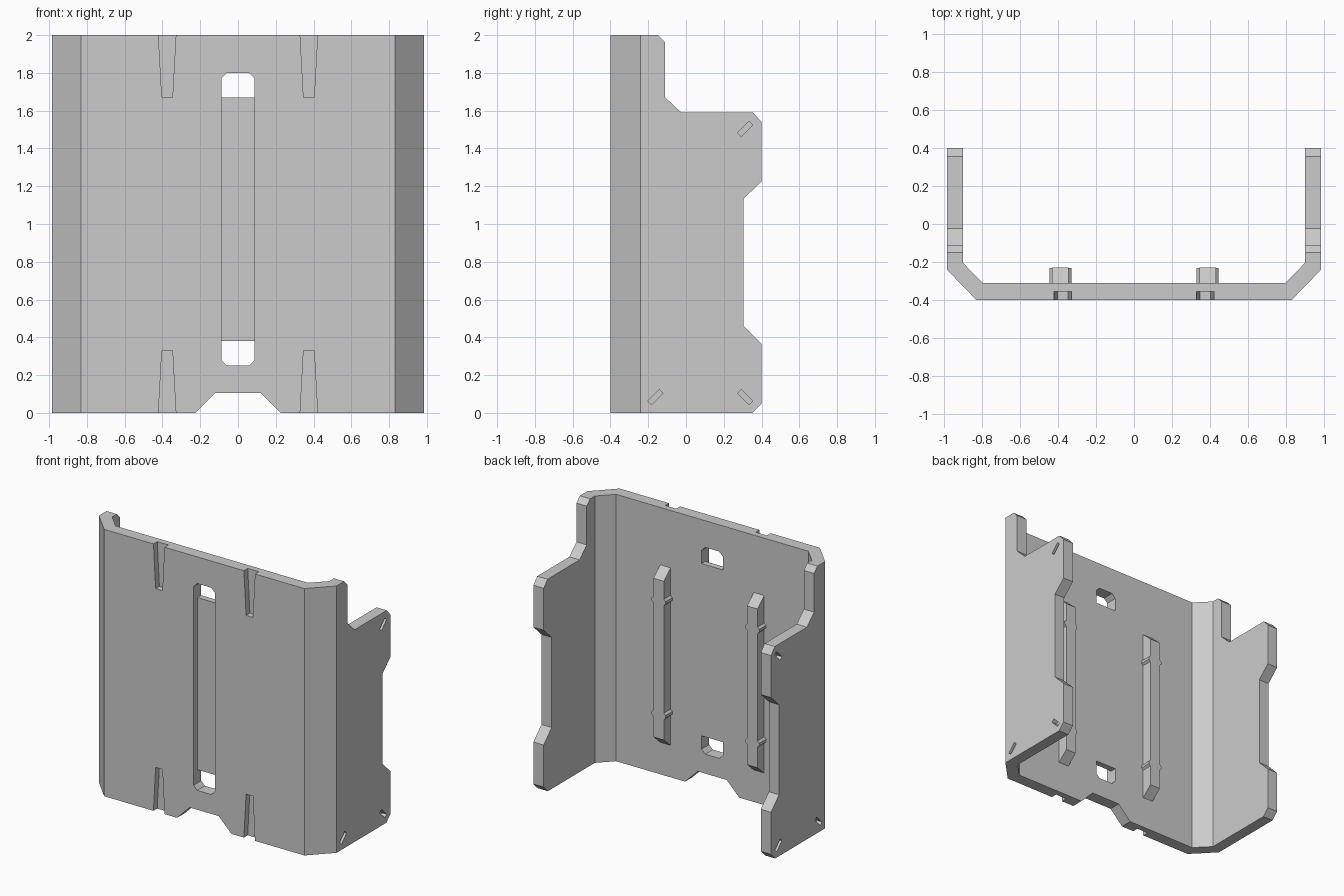
import bpy, bmesh, math
from mathutils import Vector

cube = bpy.data.objects.get("Cube")
if cube:
    bpy.data.objects.remove(cube, do_unlink=True)

grey = bpy.data.materials.new("plain_grey")
grey.use_nodes = True
GREY = (0.6, 0.6, 0.6, 1)
grey.diffuse_color = GREY
next(n for n in grey.node_tree.nodes if n.type == 'BSDF_PRINCIPLED').inputs["Base Color"].default_value = GREY

# Axis order for a 2D outline: (u, v, extrusion) -> xyz
PLACE = {
    'x': lambda u, v, w: Vector((w, u, v)),   # outline in y, z
    'y': lambda u, v, w: Vector((u, w, v)),   # outline in x, z
    'z': lambda u, v, w: Vector((u, v, w)),   # outline in x, y
}


def prism(name, outline, axis, lo, hi):
    """Extrude a closed 2D outline along one axis."""
    bm = bmesh.new()
    place = PLACE[axis]
    base = bm.faces.new([bm.verts.new(place(u, v, lo)) for u, v in outline])
    out = bmesh.ops.extrude_face_region(bm, geom=[base])
    verts = [e for e in out["geom"] if isinstance(e, bmesh.types.BMVert)]
    bmesh.ops.translate(bm, verts=verts, vec=place(0, 0, hi) - place(0, 0, lo))
    bmesh.ops.recalc_face_normals(bm, faces=bm.faces)
    mesh = bpy.data.meshes.new(name)
    bm.to_mesh(mesh)
    bm.free()
    mesh.materials.append(grey)
    ob = bpy.data.objects.new(name, mesh)
    bpy.context.collection.objects.link(ob)
    return ob


def combine(target, tool, operation):
    """Apply a boolean and discard the tool."""
    mod = target.modifiers.new("cut", 'BOOLEAN')
    mod.operation, mod.solver, mod.object = operation, 'EXACT', tool
    bpy.context.view_layer.update()
    deps = bpy.context.evaluated_depsgraph_get()
    mesh = bpy.data.meshes.new_from_object(target.evaluated_get(deps))
    target.modifiers.clear()
    target.data = mesh
    bpy.data.objects.remove(tool, do_unlink=True)


def mirrored(half):
    return half + [(-u, v) for u, v in reversed(half)]


# Bent channel: front plate, angled corners and two side walls
FRONT, INNER, FLOOR = -0.4, -0.31, -0.355
outer = [(-0.985, 0.5), (-0.985, -0.24), (-0.83, FRONT)]
inner = [(0.9, 0.5), (0.9, -0.205), (0.797, INNER)]
channel = prism("bracket_channel", mirrored(outer) + mirrored(inner), 'z', -0.1, 2.1)

# Side wall silhouette
side = [(-0.5, 0), (0.35, 0), (0.4, 0.05), (0.4, 0.365), (0.305, 0.46),
        (0.305, 1.135), (0.4, 1.225), (0.4, 1.54), (0.355, 1.59), (-0.025, 1.59),
        (-0.11, 1.67), (-0.11, 1.96), (-0.15, 2), (-0.5, 2)]
combine(channel, prism("side_cutter", side, 'x', -1.2, 1.2), 'INTERSECT')


def cut(outline, axis, lo, hi):
    combine(channel, prism("cutter", outline, axis, lo, hi), 'DIFFERENCE')


# Bottom notch
cut(mirrored([(-0.325, -0.1), (-0.12, 0.105)]), 'y', -0.6, -0.25)

# Long front recess with a through hole at each end
W, C, LOW, HIGH = 0.088, 0.03, 0.25, 1.8
top_end = [(-W, HIGH - C), (C - W, HIGH)]
low_end = [(W, LOW + C), (W - C, LOW)]
cut(mirrored(top_end) + mirrored(low_end), 'y', -0.6, FLOOR)
cut(mirrored([(-W, 1.67)] + top_end), 'y', -0.6, -0.25)
cut(mirrored([(W, 0.38)] + low_end), 'y', -0.6, -0.25)

for s in (-1, 1):
    # Tapered front grooves at the top and bottom edges
    for edge, way in ((2, 1), (0, -1)):
        half = [(-0.028, edge - way * 0.33), (-0.046, edge), (-0.046, edge + way * 0.1)]
        cut([(u + s * 0.375, v) for u, v in mirrored(half)], 'y', -0.6, FLOOR)
    # Shallow diagonal slots on the outside of each wall
    for y, z, slope in ((0.313, 1.503, 1), (-0.162, 0.083, 1), (0.313, 0.083, -1)):
        a = slope * math.pi / 4
        slot = [(y + p * math.cos(a) - q * math.sin(a), z + p * math.sin(a) + q * math.cos(a))
                for p, q in ((-0.043, -0.014), (0.043, -0.014), (0.043, 0.014), (-0.043, 0.014))]
        cut(slot, 'x', *sorted((s * 0.945, s * 1.1)))

# Rear rails with sloped ends and small side ribs
for s, label in ((-1, "right"), (1, "left")):
    x = s * 0.388
    ends = [(INNER - 0.01, 0.24), (INNER, 0.24), (-0.23, 0.31),
            (-0.23, 1.5), (INNER, 1.57), (INNER - 0.01, 1.57)]
    rail = prism(label + "_rail", ends, 'x', x - 0.043, x + 0.043)
    for z in (0.487, 1.34):
        rib = mirrored([(-0.04, -0.027), (-0.058, -0.01), (-0.058, 0.01), (-0.04, 0.027)])
        combine(rail, prism("rib", [(u + x, v + z) for u, v in rib], 'y', INNER - 0.005, -0.231), 'UNION')
